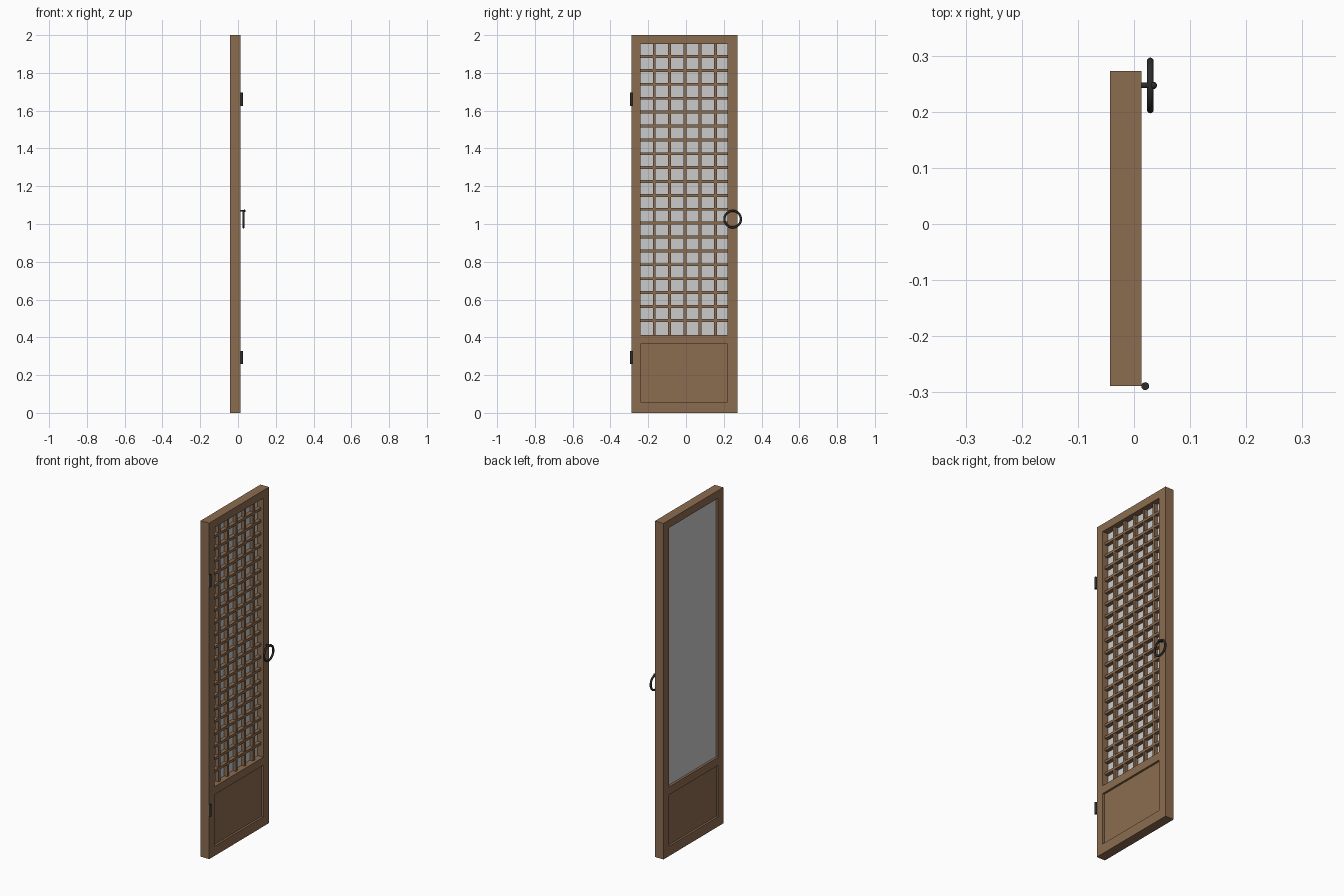
import bpy, bmesh, math
from mathutils import Matrix, Vector

if "Cube" in bpy.data.objects:
    bpy.data.objects.remove(bpy.data.objects["Cube"])


def material(name, rgb):
    m = bpy.data.materials.new(name)
    m.diffuse_color = (*rgb, 1)
    m.use_nodes = True
    m.node_tree.nodes["Principled BSDF"].inputs["Base Color"].default_value = m.diffuse_color
    return m


wood = material("brown wood", (0.26, 0.15, 0.08))
paper = material("pale paper", (0.60, 0.60, 0.60))
iron = material("black iron", (0.025, 0.025, 0.025))


def finish(bm, name, mat, smooth=False):
    bmesh.ops.recalc_face_normals(bm, faces=bm.faces)
    me = bpy.data.meshes.new(name)
    bm.to_mesh(me)
    bm.free()
    me.materials.append(mat)
    ob = bpy.data.objects.new(name, me)
    bpy.context.collection.objects.link(ob)
    if smooth:
        bpy.ops.object.select_all(action='DESELECT')
        ob.select_set(True)
        bpy.context.view_layer.objects.active = ob
        bpy.ops.object.shade_smooth_by_angle(angle=math.radians(40))
    return ob


def add_box(bm, x0, x1, y0, y1, z0, z1):
    m = Matrix.Translation(((x0 + x1) / 2, (y0 + y1) / 2, (z0 + z1) / 2))
    m = m @ Matrix.Diagonal((x1 - x0, y1 - y0, z1 - z0, 1))
    bmesh.ops.create_cube(bm, size=1, matrix=m)


def box(name, mat, *dims):
    bm = bmesh.new()
    add_box(bm, *dims)
    return finish(bm, name, mat)


def add_rod(bm, centre, radius, length, rot=Matrix()):
    bmesh.ops.create_cone(bm, cap_ends=True, segments=24, radius1=radius, radius2=radius,
                          depth=length, matrix=Matrix.Translation(centre) @ rot)


X0, X1 = -0.043, 0.013            # back and front faces of the door
YS = [-0.289, -0.241, 0.221, 0.273]
ZS = [0, 0.058, 0.364, 0.412, 1.954, 2.0]

# Frame: stiles and rails as one slab with two openings
bm = bmesh.new()
grid = [[bm.verts.new((X0, y, z)) for y in YS] for z in ZS]
for j in range(5):
    for i in range(3):
        if i == 1 and j in (1, 3):
            continue
        bm.faces.new((grid[j][i], grid[j][i + 1], grid[j + 1][i + 1], grid[j + 1][i]))
ext = bmesh.ops.extrude_face_region(bm, geom=bm.faces[:], use_keep_orig=True)
bmesh.ops.translate(bm, vec=(X1 - X0, 0, 0),
                    verts=[g for g in ext["geom"] if isinstance(g, bmesh.types.BMVert)])
finish(bm, "door_frame", wood)

# Lower wooden panel, recessed on both sides
box("lower_panel", wood, -0.031, 0.001, YS[1], YS[2], ZS[1], ZS[2])

# Paper sheet behind the lattice
box("paper_sheet", paper, -0.029, -0.025, YS[1], YS[2], ZS[3], ZS[4])

# Lattice bars
W = 0.015
bm = bmesh.new()
for i in range(5):
    y = -0.168 + i * 0.081
    add_box(bm, -0.025, -0.004, y - W / 2, y + W / 2, ZS[3], ZS[4])
finish(bm, "lattice_uprights", wood)
bm = bmesh.new()
for i in range(20):
    z = 0.490 + i * 0.0735
    add_box(bm, -0.025, -0.003, YS[1], YS[2], z - W / 2, z + W / 2)
finish(bm, "lattice_crossbars", wood)

# Hinge barrels on the front edge
for name, z in (("lower_hinge", 0.293), ("upper_hinge", 1.66)):
    bm = bmesh.new()
    add_rod(bm, (0.020, -0.289, z), 0.007, 0.07)
    finish(bm, name, iron, True)

# Ring pull: torus swept in the door plane
bm = bmesh.new()
N, M, R, r = 48, 12, 0.0437, 0.006
C = Vector((0.029, 0.247, 1.026))
rings = []
for i in range(N):
    a = 2 * math.pi * i / N
    out = Vector((0, math.cos(a), math.sin(a)))
    rings.append([bm.verts.new(C + out * (R + r * math.cos(b)) + Vector((r * math.sin(b), 0, 0)))
                  for b in (2 * math.pi * k / M for k in range(M))])
for i in range(N):
    for k in range(M):
        p, q = rings[i], rings[(i + 1) % N]
        bm.faces.new((p[k], q[k], q[(k + 1) % M], p[(k + 1) % M]))
finish(bm, "ring_pull", iron, True)

# Post holding the ring, with a rounded end
bm = bmesh.new()
add_rod(bm, (0.023, 0.247, 1.07), 0.005, 0.024, Matrix.Rotation(math.pi / 2, 4, 'Y'))
bmesh.ops.create_uvsphere(bm, u_segments=16, v_segments=10, radius=0.0065,
                          matrix=Matrix.Translation((0.0345, 0.247, 1.07)))
finish(bm, "ring_post", iron, True)
